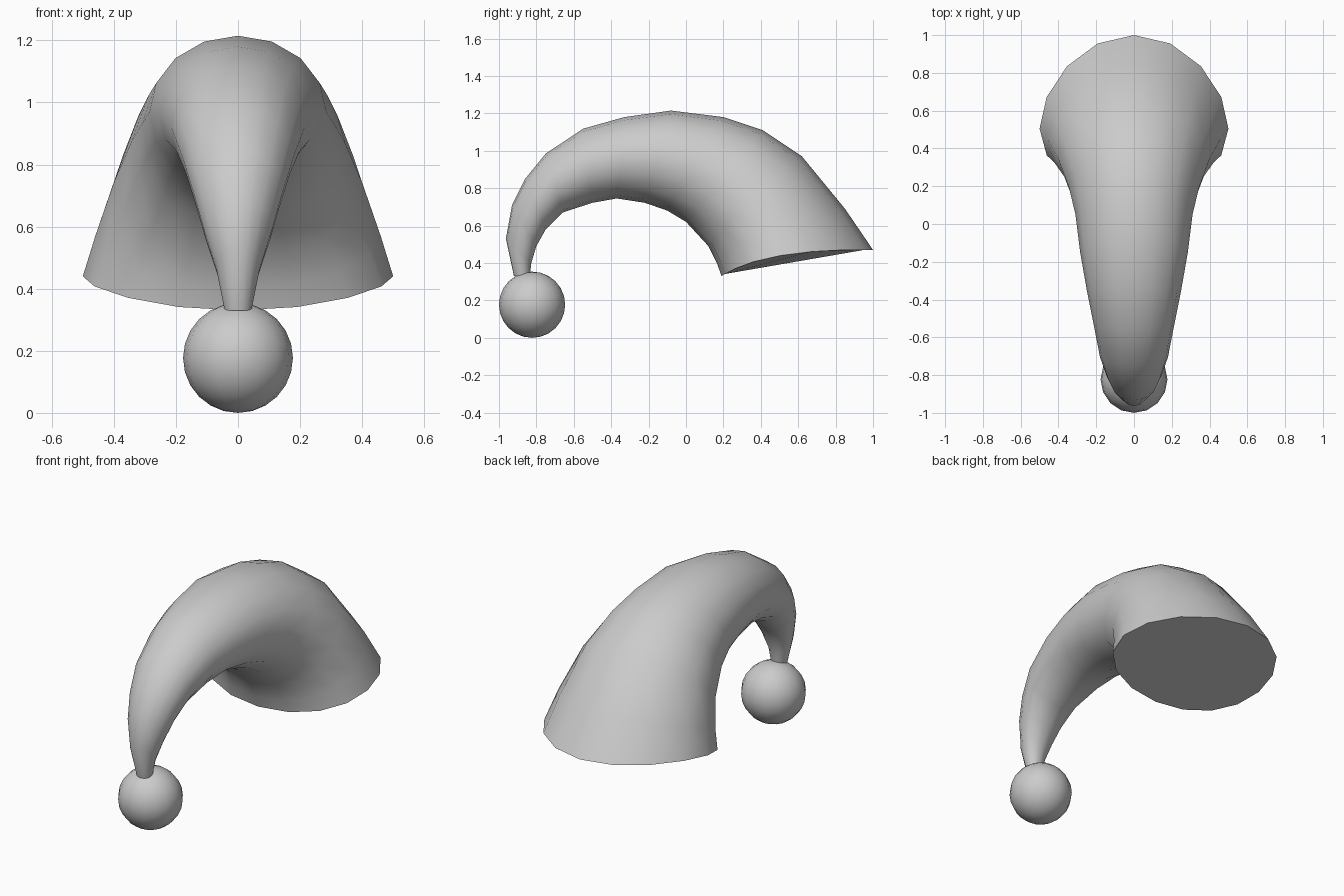
import bpy, bmesh, math
from mathutils import Vector

if "Cube" in bpy.data.objects:
    bpy.data.objects.remove(bpy.data.objects["Cube"])

SIDES = 16

# Ring stations along the bend: outer (y, z), inner (y, z), half width, side shift
RINGS = [
    (1.00, 0.47, 0.19, 0.33, 0.50, 1.0),
    (0.85, 0.69, 0.165, 0.40, 0.46, 0.6),
    (0.62, 0.97, 0.12, 0.49, 0.40, 0.3),
    (0.41, 1.11, 0.00, 0.62, 0.345, 0.1),
    (0.20, 1.18, -0.10, 0.68, 0.31, 0),
    (-0.08, 1.215, -0.22, 0.722, 0.285, 0),
    (-0.33, 1.18, -0.37, 0.745, 0.25, 0),
    (-0.55, 1.118, -0.50, 0.722, 0.215, 0),
    (-0.75, 0.985, -0.66, 0.67, 0.18, 0),
    (-0.86, 0.85, -0.75, 0.58, 0.145, 0),
    (-0.93, 0.71, -0.80, 0.49, 0.112, 0),
    (-0.963, 0.53, -0.827, 0.40, 0.07, 0),
    (-0.92, 0.33, -0.835, 0.33, 0.043, 0),
]


def finish(name, bm):
    bmesh.ops.recalc_face_normals(bm, faces=bm.faces)
    mesh = bpy.data.meshes.new(name)
    bm.to_mesh(mesh)
    bm.free()
    obj = bpy.data.objects.new(name, mesh)
    bpy.context.collection.objects.link(obj)
    bpy.ops.object.select_all(action='DESELECT')
    obj.select_set(True)
    bpy.context.view_layer.objects.active = obj
    bpy.ops.object.shade_smooth_by_angle(angle=math.radians(50))
    return obj


# Drooping cone lofted through the rings, closed at both ends
bm = bmesh.new()
loops = []
for oy, oz, iy, iz, w, shift in RINGS:
    outer, inner = Vector((0, oy, oz)), Vector((0, iy, iz))
    mid, half = (outer + inner) / 2, (outer - inner) / 2
    loop = []
    for k in range(SIDES):
        t = 2 * math.pi * k / SIDES
        p = mid + half * math.cos(t) + Vector((w * math.sin(t), 0, 0))
        p += Vector((0, -0.09, 0.04)) * shift * math.sin(t) ** 2
        loop.append(bm.verts.new(p))
    loops.append(loop)
for a, b in zip(loops, loops[1:]):
    for k in range(SIDES):
        n = (k + 1) % SIDES
        bm.faces.new((a[k], a[n], b[n], b[k]))
bm.faces.new(loops[0])
bm.faces.new(loops[-1])
finish("hat_body", bm)

# Pompom hanging from the tip
bm = bmesh.new()
bmesh.ops.create_uvsphere(bm, u_segments=16, v_segments=12, radius=0.177)
bmesh.ops.translate(bm, verts=bm.verts, vec=(0, -0.823, 0.177))
finish("pompom", bm)
